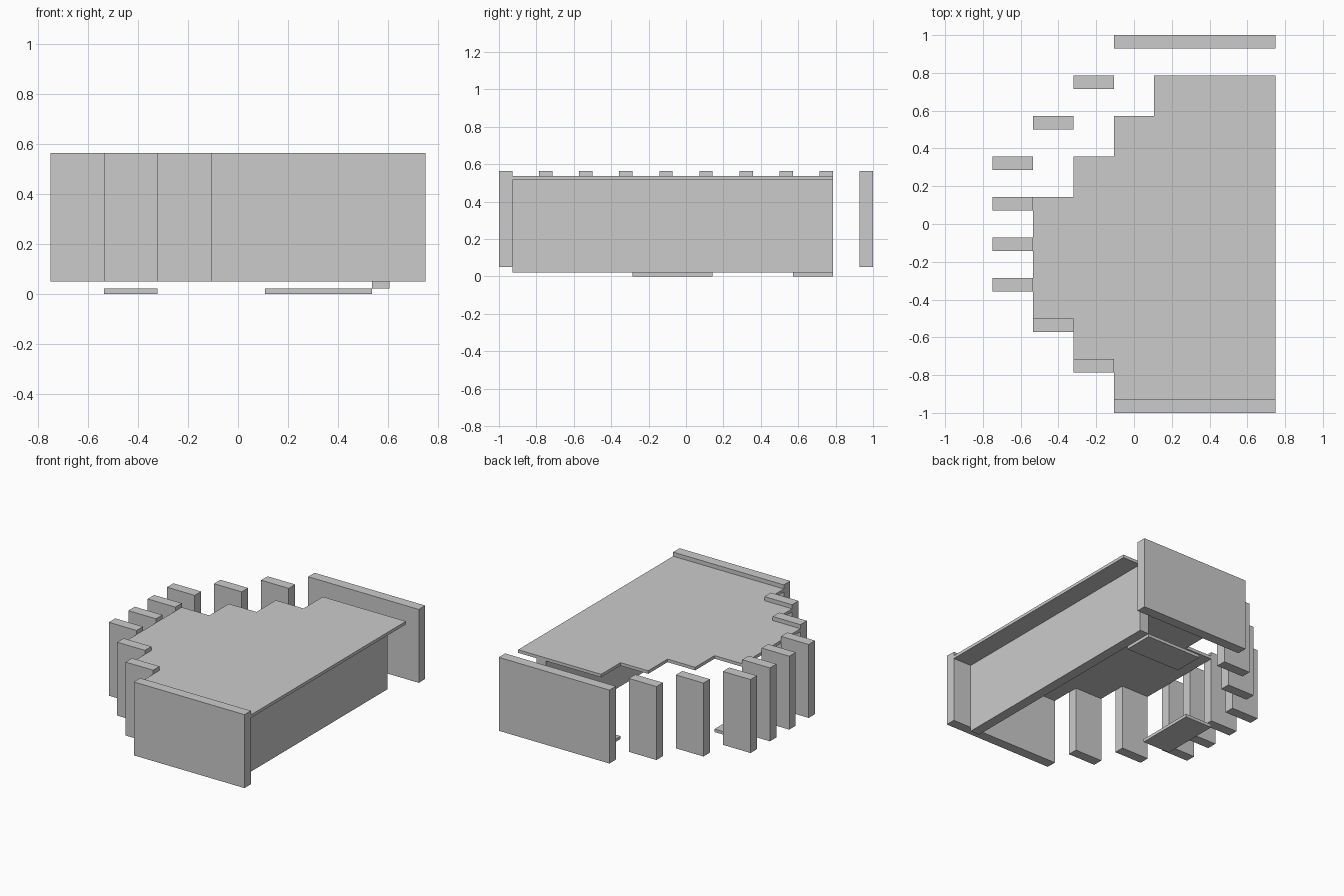
import bpy, bmesh

if "Cube" in bpy.data.objects:
    bpy.data.objects.remove(bpy.data.objects["Cube"])

U = 1.5 / 7        # plan grid module
T = U / 3          # fin and wall thickness
S = U / 10         # slab thickness
ROOF_Z = 0.514


def prism(name, outline, z0, z1):
    """Extrude a plan outline from z0 up to z1."""
    bm = bmesh.new()
    face = bm.faces.new([bm.verts.new((x, y, z0)) for x, y in outline])
    top = bmesh.ops.extrude_face_region(bm, geom=[face])["geom"]
    verts = [v for v in top if isinstance(v, bmesh.types.BMVert)]
    bmesh.ops.translate(bm, verts=verts, vec=(0, 0, z1 - z0))
    bmesh.ops.recalc_face_normals(bm, faces=bm.faces)
    mesh = bpy.data.meshes.new(name)
    bm.to_mesh(mesh)
    bm.free()
    obj = bpy.data.objects.new(name, mesh)
    bpy.context.collection.objects.link(obj)
    return obj


def box(name, x0, x1, y0, y1, z0, z1):
    return prism(name, [(x0, y0), (x1, y0), (x1, y1), (x0, y1)], z0, z1)


def gx(i):
    return -0.75 + i * U


# Vertical fins: grid columns stepping out to the left and back again
columns = [3, 2, 1, 0, 0, 0, 0, 1, 2, 3]
for k, col in enumerate(columns):
    end = k in (0, 9)
    y = 1 - k * U
    box("end_wall" if end else "facade_fin", gx(col),
        0.75 if end else gx(col + 1), y - T, y, 0.05, 0.564)

# Stepped roof slab
left = [(4, 1), (4, 2), (3, 2), (3, 3), (2, 3), (2, 4), (1, 4)]
outline = [(gx(i), 1 - j * U) for i, j in left]
outline += [(gx(i), 1 - j * U) for i, j in [(1, 7), (2, 7), (2, 8), (3, 8)]]
outline += [(gx(3), -1 + T), (0.75, -1 + T), (0.75, 1 - U)]
prism("roof_slab", outline, ROOF_Z, ROOF_Z + S)

# Long rear wall under the roof
box("long_wall", gx(6), gx(6) + T, -1 + T, 1 - U, S, ROOF_Z)

# Ground plates
box("entrance_plate", gx(1), gx(2), 1 - 6 * U, 1 - 4 * U, 0, S)
box("rear_plate", gx(4), gx(6), 1 - 2 * U, 1 - U, 0, S)
